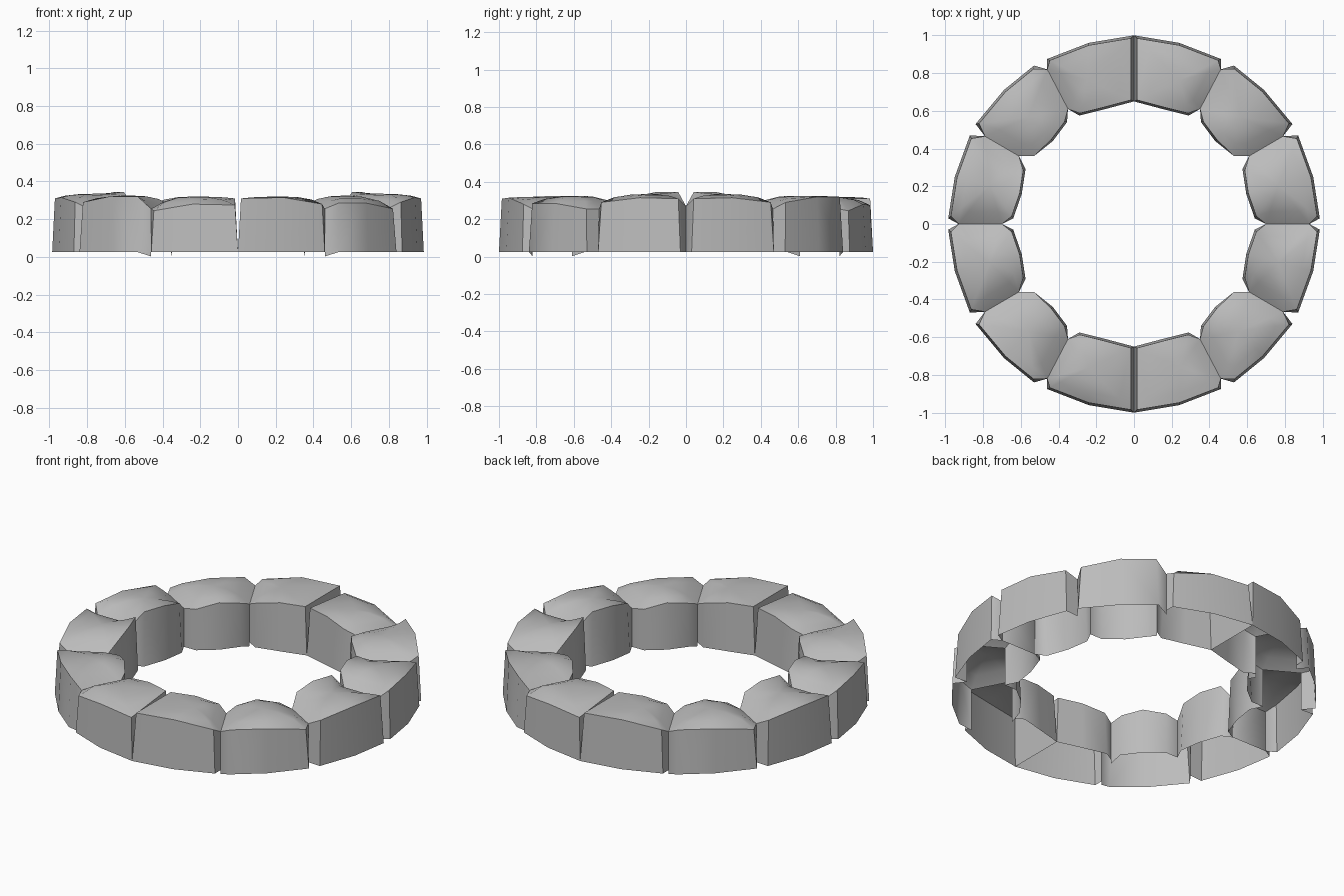
import bpy
import bmesh
import math
from mathutils import Vector

cube = bpy.data.objects.get("Cube")
if cube:
    bpy.data.objects.remove(cube)

stone_grey = bpy.data.materials.new("stone_grey")
stone_grey.use_nodes = True
GREY = (0.5, 0.5, 0.5, 1)
stone_grey.diffuse_color = GREY
stone_grey.node_tree.nodes["Principled BSDF"].inputs["Base Color"].default_value = GREY

BASE = 0.025
OPEN = 0.255   # seam height where neighbouring stones run into each other
SHUT = 0.27    # seam height where a wall closes the stone

# Outline of each stone in one quarter: x, y, height of the top edge
END_STONE = [(0, 1, .31), (.24, .96, .315), (.46, .875, .28), (.46, .82, OPEN),
             (.35, .61, OPEN), (.29, .575, .285), (.15, .61, .31), (0, .65, .31)]
CORNER_STONE = [(.53, .84, .32), (.69, .71, .32), (.84, .53, .29), (.79, .465, OPEN),
                (.61, .36, OPEN), (.53, .36, .27), (.43, .44, .30), (.355, .54, .28),
                (.35, .61, OPEN), (.46, .82, OPEN)]
SIDE_STONE = [(.985, .03, .31), (.95, .25, .315), (.87, .47, .29), (.79, .465, OPEN),
              (.61, .36, OPEN), (.575, .29, .32), (.595, .16, .345), (.64, .03, .345),
              (.70, 0, SHUT), (.93, 0, SHUT)]


def build_stone(name, outline, sx, sy, crown, tilt, dipped=()):
    """Open-bottomed stone: leaning wall, rounded shoulder and domed top."""
    bm = bmesh.new()
    n = len(outline)
    centre = sum((Vector((x, y)) for x, y, z in outline), Vector((0, 0))) / n

    def ring(inset, lift):
        verts = []
        for x, y, z in outline:
            p = Vector((x, y))
            seam = z in (OPEN, SHUT)
            # Tilted stones are lower along the outer edge
            if not seam:
                z -= tilt * max(0, min(1, (p.length - centre.length) / 0.15))
            p = p.lerp(centre, 0 if seam and not lift else inset)
            z = z * (1 - lift) + crown * lift
            verts.append(bm.verts.new((p.x * sx, p.y * sy, z)))
        return verts

    foot = [bm.verts.new((x * sx, y * sy, 0.002 if i in dipped else BASE))
            for i, (x, y, z) in enumerate(outline)]
    rings = [foot, ring(0.065, 0), ring(0.32, 0.6), ring(0.66, 0.92)]
    for low, high in zip(rings, rings[1:]):
        for i in range(n):
            j = (i + 1) % n
            # No wall where the hollow continues into the next stone
            if low is foot and outline[i][2] == outline[j][2] == OPEN:
                continue
            bm.faces.new((low[i], low[j], high[j], high[i]))
    peak = bm.verts.new((centre.x * sx, centre.y * sy, crown))
    for i in range(n):
        bm.faces.new((rings[-1][i], rings[-1][(i + 1) % n], peak))

    # The quarter outlines run clockwise, so turn unmirrored ones outward
    if sx * sy > 0:
        bmesh.ops.reverse_faces(bm, faces=bm.faces[:])
    mesh = bpy.data.meshes.new(name)
    bm.to_mesh(mesh)
    bm.free()
    mesh.materials.append(stone_grey)
    obj = bpy.data.objects.new(name, mesh)
    bpy.context.collection.objects.link(obj)
    bpy.ops.object.select_all(action='DESELECT')
    obj.select_set(True)
    bpy.context.view_layer.objects.active = obj
    bpy.ops.object.shade_smooth_by_angle(angle=math.radians(50))


# Twelve stones, three to each quarter of the ring
for sx, side in ((1, "left"), (-1, "right")):
    for sy, end in ((-1, "front"), (1, "back")):
        low = 0.035 if sx * sy > 0 else 0
        where = f"{end}_{side}"
        build_stone(f"end_stone_{where}", END_STONE, sx, sy, 0.32, low)
        build_stone(f"corner_stone_{where}", CORNER_STONE, sx, sy, 0.325, 0.035 - low, (8, 9))
        build_stone(f"side_stone_{where}", SIDE_STONE, sx, sy, 0.335, 0)
